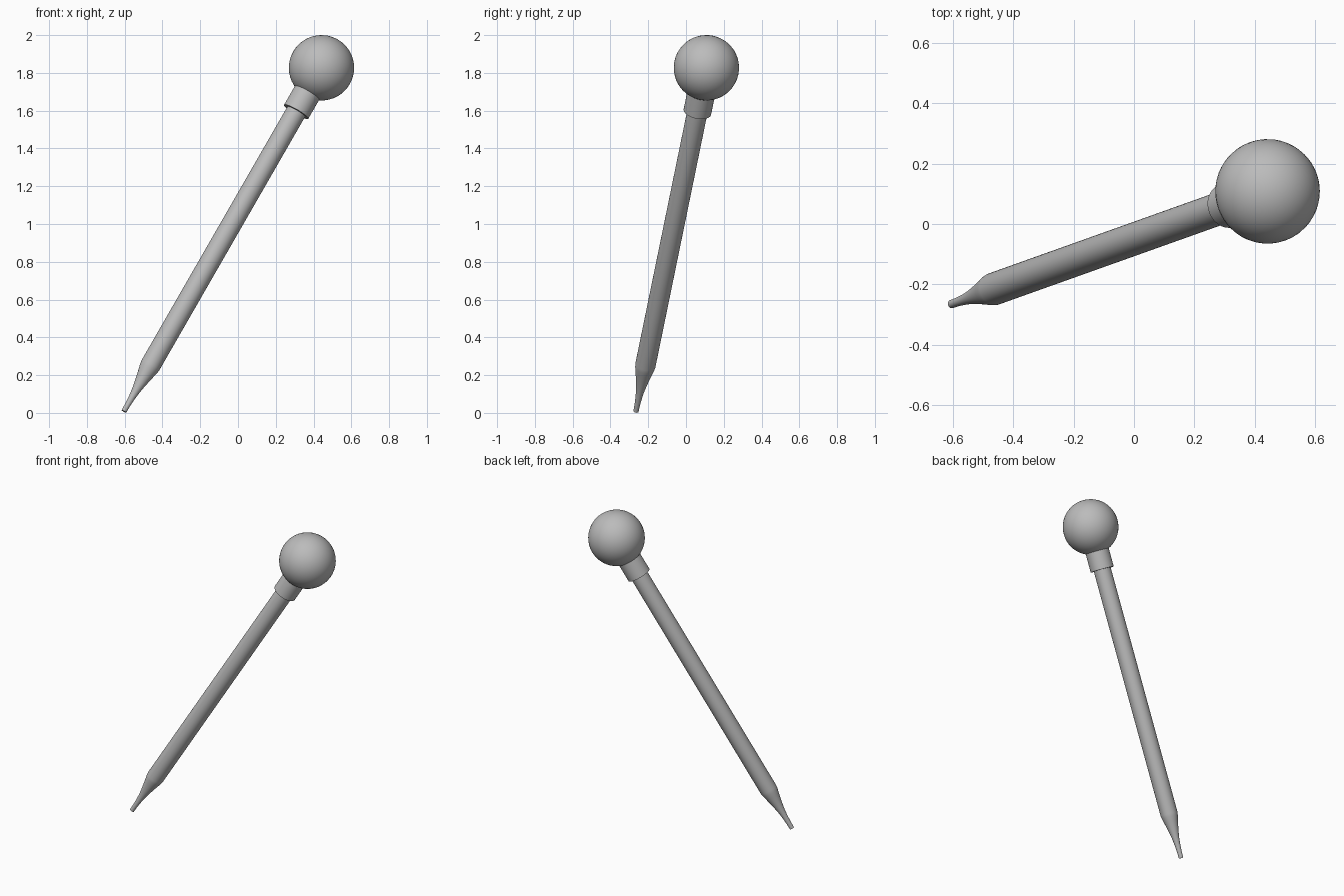
import bpy, bmesh, math
from mathutils import Vector, Matrix

if "Cube" in bpy.data.objects:
    bpy.data.objects.remove(bpy.data.objects["Cube"])

# Long axis of the dropper, from the tip to the centre of the bulb
tip = Vector((-0.604, -0.265, 0.008))
bulb_centre = Vector((0.442, 0.108, 1.827))
axis = bulb_centre - tip
length = axis.length
tilt = Matrix.Translation(tip) @ axis.to_track_quat('Z', 'Y').to_matrix().to_4x4()

grey = bpy.data.materials.new("grey")
grey.diffuse_color = (0.5, 0.5, 0.5, 1)
grey.use_nodes = True
grey.node_tree.nodes["Principled BSDF"].inputs["Base Color"].default_value = grey.diffuse_color


def finish(name, bm):
    bmesh.ops.recalc_face_normals(bm, faces=bm.faces)
    mesh = bpy.data.meshes.new(name)
    bm.to_mesh(mesh)
    bm.free()
    mesh.materials.append(grey)
    obj = bpy.data.objects.new(name, mesh)
    bpy.context.collection.objects.link(obj)
    obj.matrix_world = tilt
    bpy.ops.object.select_all(action='DESELECT')
    obj.select_set(True)
    bpy.context.view_layer.objects.active = obj
    bpy.ops.object.shade_smooth_by_angle(angle=math.radians(35))
    return obj


def lathe(name, profile, sides=48):
    """Closed solid of revolution from (radius, distance along axis) points."""
    bm = bmesh.new()
    rings = [[bm.verts.new((r * math.cos(math.tau * i / sides),
                            r * math.sin(math.tau * i / sides), t))
              for i in range(sides)] for r, t in profile]
    for a, b in zip(rings, rings[1:]):
        for i in range(sides):
            j = (i + 1) % sides
            bm.faces.new((a[i], a[j], b[j], b[i]))
    bm.faces.new(rings[0])
    bm.faces.new(rings[-1])
    return finish(name, bm)


# Glass tube with its narrow drawn-out tip
lathe("glass_tube", [(0.014, 0), (0.0145, 0.04), (0.018, 0.09), (0.022, 0.125),
                     (0.028, 0.16), (0.036, 0.2), (0.045, 0.24), (0.051, 0.265),
                     (0.054, 0.285), (0.054, 1.9)])

# Collar joining tube and bulb
lathe("collar", [(0.074, 1.858), (0.074, length - 0.14)])

# Squeeze bulb
bm = bmesh.new()
bmesh.ops.create_uvsphere(bm, u_segments=48, v_segments=24, radius=0.173,
                          matrix=Matrix.Translation((0, 0, length)))
finish("bulb", bm)
